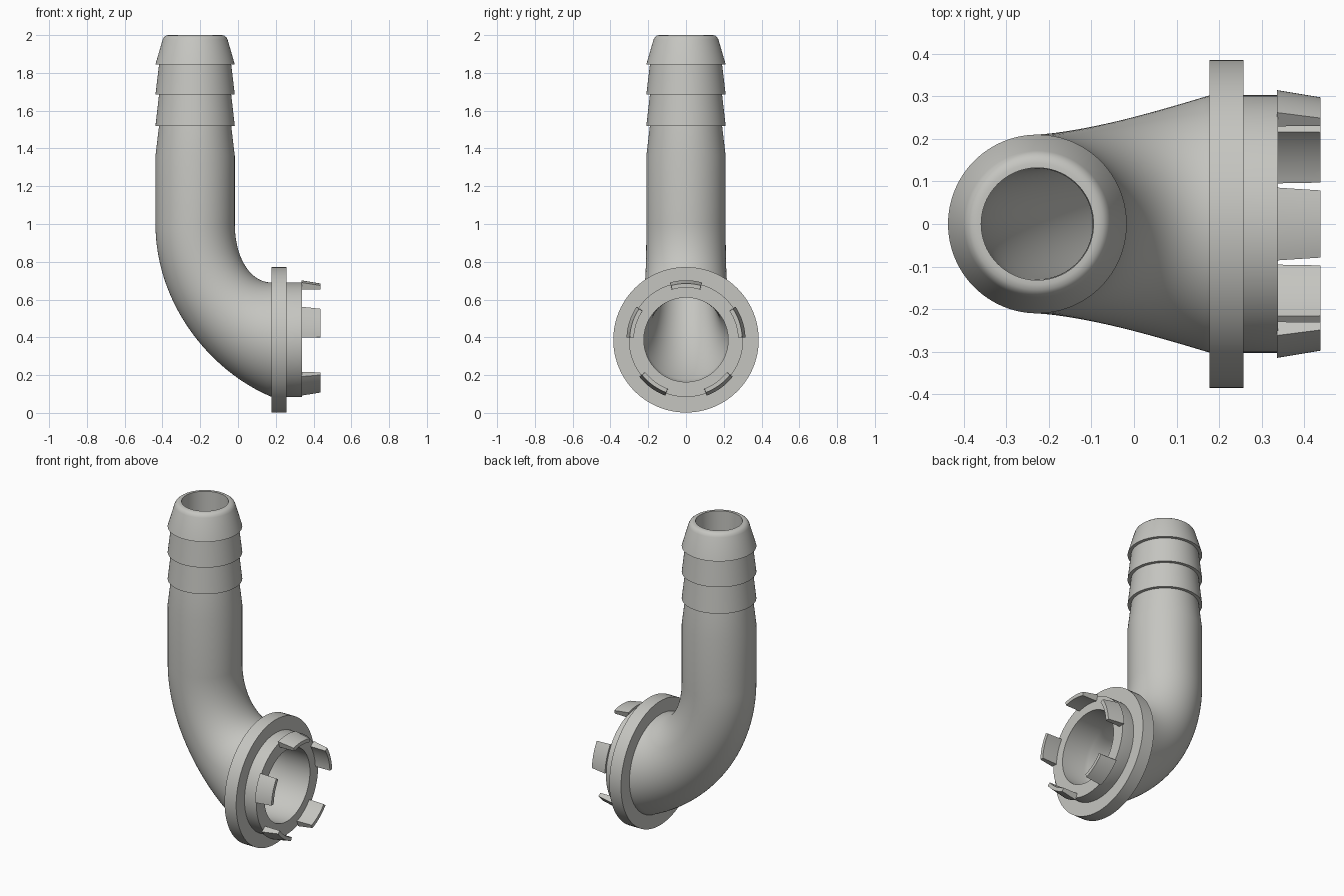
import bpy, bmesh, math
from mathutils import Vector

if "Cube" in bpy.data.objects:
    bpy.data.objects.remove(bpy.data.objects["Cube"])

SEG = 96
WALL = 0.08
PIPE_X = -0.227      # axis of the upright pipe
MOUTH_Z = 0.387      # axis of the flange end

grey = bpy.data.materials.new("light grey plastic")
grey.diffuse_color = (0.56, 0.56, 0.53, 1)
grey.use_nodes = True
grey.node_tree.nodes["Principled BSDF"].inputs["Base Color"].default_value = grey.diffuse_color


def finish(name, bm):
    bmesh.ops.recalc_face_normals(bm, faces=bm.faces)
    me = bpy.data.meshes.new(name)
    bm.to_mesh(me)
    bm.free()
    me.materials.append(grey)
    ob = bpy.data.objects.new(name, me)
    bpy.context.collection.objects.link(ob)
    bpy.ops.object.select_all(action='DESELECT')
    ob.select_set(True)
    bpy.context.view_layer.objects.active = ob
    bpy.ops.object.shade_smooth_by_angle(angle=math.radians(30))
    return ob


def loft(name, rings):
    """Skin a closed loop of circles given as (centre, in-plane direction, radius)."""
    bm = bmesh.new()
    loops = []
    for c, u, r in rings:
        loops.append([bm.verts.new(c + r * (math.cos(a) * u + math.sin(a) * Vector((0, 1, 0))))
                      for a in (2 * math.pi * i / SEG for i in range(SEG))])
    for k, a in enumerate(loops):
        b = loops[(k + 1) % len(loops)]
        for i in range(SEG):
            j = (i + 1) % SEG
            bm.faces.new((a[i], a[j], b[j], b[i]))
    return finish(name, bm)


def bezier(p, t):
    s = 1 - t
    w = (s**3, 3 * s * s * t, 3 * s * t * t, t**3)
    return Vector((sum(k * q[0] for k, q in zip(w, p)), 0,
                   sum(k * q[1] for k, q in zip(w, p))))


def upright(r, z):
    return Vector((PIPE_X, 0, z)), Vector((1, 0, 0)), r


def sideways(r, x):
    return Vector((x, 0, MOUTH_Z)), Vector((0, 0, 1)), r


# Hose barbs and straight pipe, from the tip down
barbs = [(0.132, 2.0), (0.143, 2.0), (0.155, 1.997), (0.165, 1.989), (0.172, 1.976),
         (0.21, 1.845), (0.191, 1.845), (0.21, 1.685), (0.191, 1.685),
         (0.21, 1.52), (0.191, 1.52), (0.21, 1.36)]
outer = [upright(r, z) for r, z in barbs]

# Widening elbow, spanned between its inside and outside bend curves
inside = [(-0.017, 1.0), (-0.017, 0.83), (0.06, 0.69), (0.18, 0.69)]
outside = [(-0.437, 1.0), (-0.437, 0.58), (-0.15, 0.22), (0.18, 0.084)]
elbow = []
for n in range(33):
    i, o = bezier(inside, n / 32), bezier(outside, n / 32)
    elbow.append(((i + o) / 2, (i - o).normalized(), (i - o).length / 2))
bore = [(c, u, r - WALL) for c, u, r in elbow]

# Pipe body with collar and through bore
loft("elbow_pipe", outer + elbow
     + [sideways(0.303, 0.338), sideways(0.303 - WALL, 0.338)] + bore[::-1])

# Flange disc
loft("flange", [sideways(0.26, 0.177), sideways(0.385, 0.177),
                sideways(0.385, 0.257), sideways(0.26, 0.257)])


# Five snap claws around the collar
def claw(name, angle):
    bm = bmesh.new()
    n = 12
    sections = []
    for x, r_in, r_out, half in ((0.336, 0.276, 0.315, 0.275), (0.438, 0.276, 0.298, 0.268)):
        row = []
        for i in range(n + 1):
            a = angle + half * (2 * i / n - 1)
            row.append([bm.verts.new((x, r * math.cos(a), MOUTH_Z + r * math.sin(a)))
                        for r in (r_in, r_out)])
        sections.append(row)
    p, q = sections
    for i in range(n):
        j = i + 1
        for f in ((p[i][0], p[j][0], p[j][1], p[i][1]), (q[i][0], q[i][1], q[j][1], q[j][0]),
                  (p[i][1], p[j][1], q[j][1], q[i][1]), (p[i][0], q[i][0], q[j][0], p[j][0])):
            bm.faces.new(f)
    for i in (0, n):
        bm.faces.new((p[i][0], p[i][1], q[i][1], q[i][0]))
    finish(name, bm)


for k in range(5):
    claw(f"snap_claw_{k + 1}", math.radians(90 + 72 * k))
